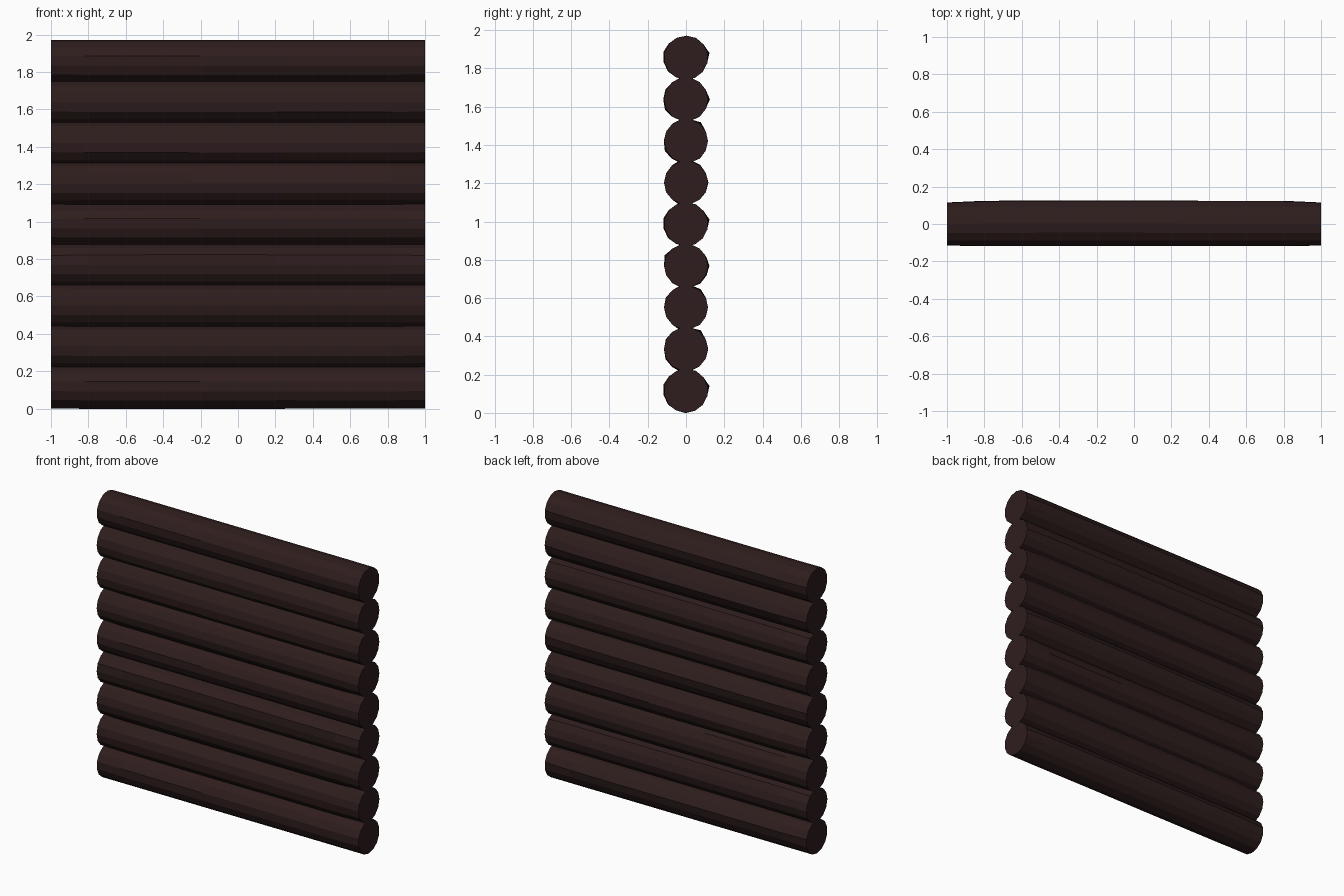
import bpy, bmesh, math, random

if "Cube" in bpy.data.objects:
    bpy.data.objects.remove(bpy.data.objects["Cube"])

random.seed(4)
SIDES = 14
LOGS = 9
RADIUS = 0.115
PITCH = 0.2175
STATIONS = [-1.0, -0.82, -0.2, 0.25, 0.8, 1.0]

bark = bpy.data.materials.new("dark_wood")
bark.diffuse_color = (0.028, 0.0125, 0.0125, 1)
bark.use_nodes = True
bark.node_tree.nodes["Principled BSDF"].inputs["Base Color"].default_value = bark.diffuse_color

# One hewn log: round ends, slightly uneven knots and bulges between them
bm = bmesh.new()
bulge = [random.uniform(-0.002, 0.006) for _ in range(SIDES)]
bulge[0] = 0.012
bulge[6] = 0.009
rings = []
for i, x in enumerate(STATIONS):
    ring = []
    for s in range(SIDES):
        a = 2 * math.pi * s / SIDES
        r = RADIUS
        if 0 < i < len(STATIONS) - 1:
            r += bulge[s] * random.uniform(0.6, 1.0)
        ring.append(bm.verts.new((x, r * math.cos(a), r * math.sin(a))))
    rings.append(ring)
for a, b in zip(rings, rings[1:]):
    for s in range(SIDES):
        t = (s + 1) % SIDES
        bm.faces.new((a[s], a[t], b[t], b[s]))
bm.faces.new(rings[0])
bm.faces.new(rings[-1])
bmesh.ops.recalc_face_normals(bm, faces=bm.faces)
log_mesh = bpy.data.meshes.new("log")
bm.to_mesh(log_mesh)
bm.free()
log_mesh.materials.append(bark)

# Stack of logs, alternately rolled and turned end for end
for n in range(LOGS):
    log = bpy.data.objects.new(f"wall_log_{n + 1}", log_mesh)
    bpy.context.collection.objects.link(log)
    log.location.z = RADIUS + 0.001 + n * PITCH
    roll = (n * 5 % SIDES) * 2 * math.pi / SIDES if n % 4 else 0.2
    log.rotation_euler = (roll, 0, math.pi * (n % 2))
